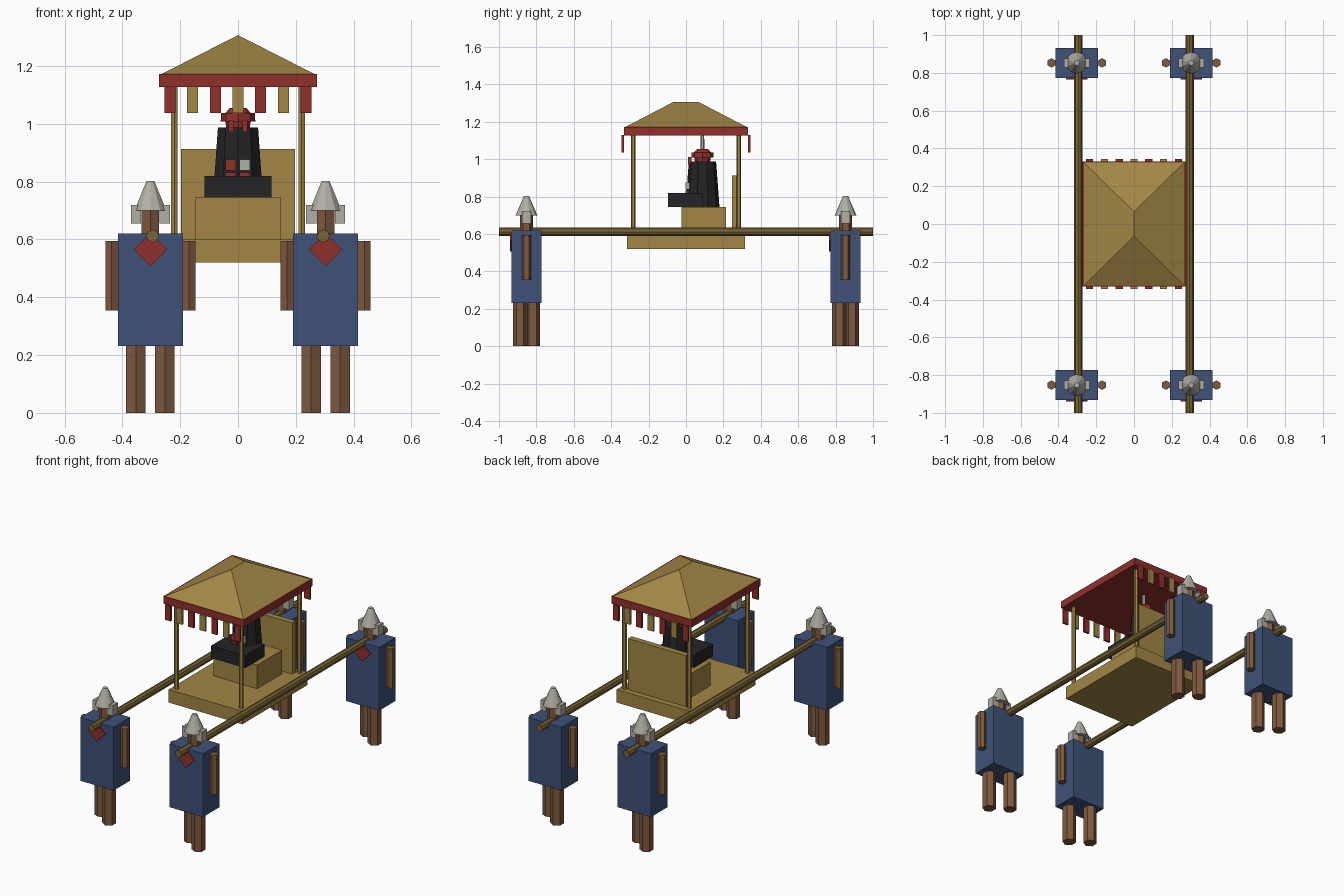
import bpy, bmesh, math
from mathutils import Matrix, Vector

if "Cube" in bpy.data.objects:
    bpy.data.objects.remove(bpy.data.objects["Cube"])


def material(name, rgb):
    m = bpy.data.materials.new(name)
    m.diffuse_color = (*rgb, 1)
    m.use_nodes = True
    m.node_tree.nodes["Principled BSDF"].inputs["Base Color"].default_value = m.diffuse_color
    return m


GOLD = material("gold", (0.36, 0.24, 0.06))
WOOD = material("dark_gold", (0.19, 0.13, 0.035))
RED = material("red", (0.28, 0.03, 0.025))
BLUE = material("blue", (0.05, 0.085, 0.19))
SKIN = material("skin", (0.21, 0.10, 0.05))
BLACK = material("black", (0.018, 0.017, 0.019))
STEEL = material("steel", (0.45, 0.43, 0.38))


def finish(name, bm, mat):
    bmesh.ops.recalc_face_normals(bm, faces=bm.faces)
    me = bpy.data.meshes.new(name)
    bm.to_mesh(me)
    bm.free()
    me.materials.append(mat)
    ob = bpy.data.objects.new(name, me)
    bpy.context.collection.objects.link(ob)
    return ob


def box(name, x, y, z, mat, turn=0):
    """Box from (min, max) ranges, optionally turned about its y axis."""
    size = [r[1] - r[0] for r in (x, y, z)]
    mid = Vector([(r[0] + r[1]) / 2 for r in (x, y, z)])
    bm = bmesh.new()
    bmesh.ops.create_cube(bm, size=1, matrix=Matrix.Translation(mid)
                          @ Matrix.Rotation(turn, 4, 'Y') @ Matrix.Diagonal((*size, 1)))
    return finish(name, bm, mat)


def cone(name, x, y, z0, z1, r0, r1, sides, mat):
    """Upright prism or cut cone with a corner towards +y."""
    bm = bmesh.new()
    bmesh.ops.create_cone(bm, cap_ends=True, segments=sides, radius1=r0, radius2=r1,
                          depth=z1 - z0, matrix=Matrix.Translation((x, y, (z0 + z1) / 2)))
    return finish(name, bm, mat)


# carrying poles
for s in (-1, 1):
    pole = cone("carrying_pole", 0, 0, -1, 1, 0.022, 0.022, 8, WOOD)
    pole.rotation_euler.x = math.pi / 2
    pole.location = (s * 0.295, 0, 0.612)

# litter: floor, seat, back panel, posts
box("floor", (-0.25, 0.25), (-0.315, 0.315), (0.52, 0.60), GOLD)
box("seat", (-0.148, 0.148), (-0.025, 0.215), (0.60, 0.745), GOLD)
box("back_panel", (-0.197, 0.197), (0.245, 0.28), (0.60, 0.913), GOLD)
for sx in (-1, 1):
    for sy in (-1, 1):
        cone("canopy_post", sx * 0.22, sy * 0.282, 0.59, 1.13, 0.013, 0.013, 6, GOLD)

# canopy: red band and hipped roof with a ridge along y
box("canopy_band", (-0.273, 0.273), (-0.332, 0.332), (1.127, 1.172), RED)
bm = bmesh.new()
a, b, c, d = [bm.verts.new((x, y, 1.172)) for x, y in
              ((-0.265, -0.325), (0.265, -0.325), (0.265, 0.325), (-0.265, 0.325))]
e, f = [bm.verts.new((0, y, 1.307)) for y in (-0.065, 0.065)]
for face in ((a, b, e), (b, c, f, e), (c, d, f), (d, a, e, f), (d, c, b, a)):
    bm.faces.new(face)
finish("canopy_roof", bm, GOLD)

# hanging tabs at the front and back of the canopy
for s in (-1, 1):
    for i in range(7):
        x = (i - 3) * 0.0785
        box("canopy_tab", (x - 0.019, x + 0.019), (s * 0.338 - 0.006, s * 0.338 + 0.006),
            (1.037, 1.13), GOLD if i % 2 else RED)

# seated rider: lap, robe, chest plates, head and plumed hat
box("rider_lap", (-0.116, 0.116), (-0.095, 0.09), (0.745, 0.82), BLACK)
cone("rider_robe", 0, 0.088, 0.745, 0.988, 0.091, 0.073, 10, BLACK)
for x, mat in ((-0.025, RED), (0.023, STEEL)):
    box("chest_plate", (x - 0.018, x + 0.018), (-0.004, 0.02), (0.838, 0.876), mat)
    box("chest_plate_hem", (x - 0.018, x + 0.018), (-0.004, 0.02), (0.82, 0.832), RED)
cone("rider_head", 0, 0.088, 0.98, 1.02, 0.04, 0.045, 8, RED)
for x in (-0.024, 0.024):
    box("hat_tassel", (x - 0.009, x + 0.009), (0.012, 0.03), (0.972, 1.012), RED)
cone("hat_brim", 0, 0.088, 1.008, 1.037, 0.06, 0.058, 8, RED)
cone("hat_crown", 0, 0.088, 1.037, 1.055, 0.045, 0.028, 8, RED)
cone("hat_plume", 0, 0.088, 1.05, 1.13, 0.011, 0.009, 6, STEEL)


def bearer(x, y):
    box("bearer_tunic", (x - 0.113, x + 0.113), (y - 0.08, y + 0.08), (0.232, 0.62), BLUE)
    box("bearer_badge", (x - 0.041, x + 0.041), (y - 0.088, y - 0.078), (0.524, 0.606),
        RED, math.pi / 4)
    for s in (-1, 1):
        # right-hand leg steps forward
        cone("bearer_leg", x + s * 0.05, y - s * 0.034, 0, 0.24, 0.039, 0.039, 6, SKIN)
        cone("bearer_arm", x + s * 0.134, y, 0.355, 0.595, 0.025, 0.025, 6, SKIN)
        box("helmet_cheek_flap", (x + s * 0.05 - 0.018, x + s * 0.05 + 0.018),
            (y - 0.024, y + 0.024), (0.655, 0.72), STEEL)
    cone("bearer_head", x, y, 0.61, 0.71, 0.035, 0.035, 6, SKIN)
    cone("helmet", x, y, 0.7, 0.803, 0.058, 0.014, 10, STEEL)


# four bearers
for sx in (-1, 1):
    for sy in (-1, 1):
        bearer(sx * 0.303, sy * 0.853)
